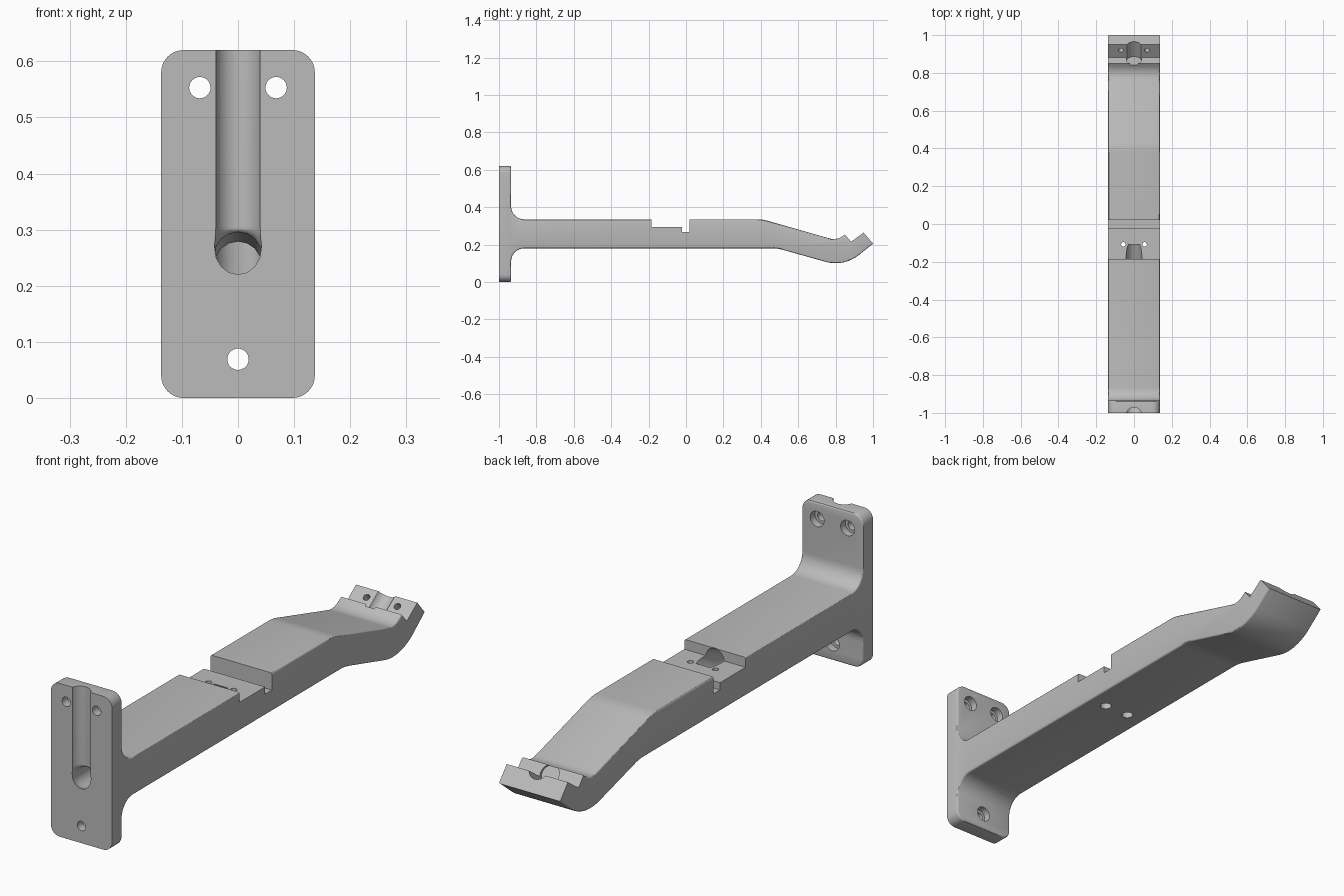
import bpy, bmesh, math
from mathutils import Vector

if "Cube" in bpy.data.objects:
    bpy.data.objects.remove(bpy.data.objects["Cube"], do_unlink=True)

HALF = 0.137      # half width of the bracket
FRONT, BACK = -1.0, -0.935   # wall plate faces

grey = bpy.data.materials.new("plain grey")
grey.use_nodes = True
grey.diffuse_color = (0.5, 0.5, 0.5, 1)
grey.node_tree.nodes["Principled BSDF"].inputs["Base Color"].default_value = (0.5, 0.5, 0.5, 1)


def rounded(points, steps=10):
    """Turn (y, z, radius) corners into a filleted outline."""
    out = []
    for i, (y, z, r) in enumerate(points):
        p = Vector((y, z))
        if r == 0:
            out.append(p)
            continue
        a = (Vector(points[i - 1][:2]) - p).normalized()
        b = (Vector(points[(i + 1) % len(points)][:2]) - p).normalized()
        half = a.angle(b) / 2
        centre = p + (a + b).normalized() * r / math.sin(half)
        start = p + a * r / math.tan(half) - centre
        end = p + b * r / math.tan(half) - centre
        turn = math.pi - 2 * half
        for k in range(steps + 1):
            t = k / steps
            out.append(centre + (start * math.sin((1 - t) * turn)
                                 + end * math.sin(t * turn)) / math.sin(turn))
    return out


def prism(name, outline, half):
    """Extrude a side outline across x."""
    bm = bmesh.new()
    face = bm.faces.new([bm.verts.new((-half, p[0], p[1])) for p in outline])
    ext = bmesh.ops.extrude_face_region(bm, geom=[face])
    verts = [v for v in ext["geom"] if isinstance(v, bmesh.types.BMVert)]
    bmesh.ops.translate(bm, verts=verts, vec=(2 * half, 0, 0))
    bmesh.ops.recalc_face_normals(bm, faces=bm.faces)
    return finish(name, bm)


def finish(name, bm):
    mesh = bpy.data.meshes.new(name)
    bm.to_mesh(mesh)
    bm.free()
    obj = bpy.data.objects.new(name, mesh)
    bpy.context.collection.objects.link(obj)
    return obj


def rod(name, start, end, radius):
    """Cylinder between two points."""
    start, end = Vector(start), Vector(end)
    bm = bmesh.new()
    bmesh.ops.create_cone(bm, cap_ends=True, segments=32, radius1=radius,
                          radius2=radius, depth=(end - start).length)
    obj = finish(name, bm)
    obj.rotation_euler = (end - start).to_track_quat("Z", "Y").to_euler()
    obj.location = (start + end) / 2
    return obj


def select(obj):
    bpy.ops.object.select_all(action="DESELECT")
    obj.select_set(True)
    bpy.context.view_layer.objects.active = obj


# Side outline: wall plate, arm, dropped end with a V notch
outline = rounded([
    (FRONT, 0, 0), (BACK, 0, 0), (BACK, 0.18, 0.07), (0.49, 0.18, 0.22),
    (0.845, 0.08, 0.2), (1.0, 0.205, 0), (0.95, 0.264, 0), (0.882, 0.215, 0),
    (0.85, 0.254, 0), (0.805, 0.222, 0.08), (0.41, 0.335, 0.2),
    (BACK, 0.335, 0.07), (BACK, 0.62, 0), (FRONT, 0.62, 0)])
bracket = prism("bracket", outline, HALF)

# Round the plate corners, then soften the long outer edges
bm = bmesh.new()
bm.from_mesh(bracket.data)


def middle(e):
    return (e.verts[0].co + e.verts[1].co) / 2


corners = [e for e in bm.edges
           if middle(e).y < -0.95 and abs(middle(e).x) > HALF - 0.001
           and abs(e.verts[0].co.y - e.verts[1].co.y) > 0.05]
bmesh.ops.bevel(bm, geom=corners, offset=0.04, segments=8, profile=0.5,
                affect="EDGES")
soft = []
for e in bm.edges:
    m = middle(e)
    at_tip = m.y > 0.845 and (m.z > 0.18 or abs(m.x) < 0.01)
    if min(v.co.y for v in e.verts) > -0.99 and not at_tip \
            and e.calc_face_angle(0) > 0.6:
        soft.append(e)
bmesh.ops.bevel(bm, geom=soft, offset=0.007, segments=3, profile=0.5,
                affect="EDGES")
bm.to_mesh(bracket.data)
bm.free()

cutters = []

# Stepped slot across the top of the arm
cutters.append(prism("slot_cutter", [
    (-0.185, 0.295), (-0.022, 0.295), (-0.022, 0.266), (0.02, 0.266),
    (0.02, 0.4), (-0.185, 0.4)], 0.3))

# Countersunk screw holes in the wall plate
for x, z in ((-0.068, 0.553), (0.068, 0.553), (0, 0.069)):
    cutters.append(rod("plate_hole", (x, -1.1, z), (x, -0.9, z), 0.019))
    cutters.append(rod("plate_counterbore", (x, -0.965, z), (x, -0.9, z), 0.031))

# Screw holes through the slot floor and in the notched end
along = Vector((0, 0.068, 0.049)).normalized()
normal = Vector((0, -along.z, along.y))
for side in (-1, 1):
    x = side * 0.056
    cutters.append(rod("slot_hole", (x, -0.108, 0.1), (x, -0.108, 0.4), 0.012))
    cutters.append(rod("slot_counterbore", (x, -0.108, 0.1), (x, -0.108, 0.22), 0.022))
    spot = Vector((side * 0.069, 0.92, 0.242))
    cutters.append(rod("end_hole", spot - normal * 0.06, spot + normal * 0.03, 0.013))

# Cable groove over the notched end
spot = Vector((0, 0.882, 0.215)) + normal * 0.016
cutters.append(rod("end_groove", spot - along * 0.012, spot + along * 0.2, 0.04))

# Cable channel: down the plate front, through the arm and up into the slot
path = rounded([(-1.012, 0.75, 0), (-1.012, 0.255, 0.05), (-0.3, 0.235, 0.25),
                (-0.12, 0.32, 0)], 8)
curve = bpy.data.curves.new("channel", "CURVE")
curve.dimensions = "3D"
curve.bevel_depth = 0.042
curve.bevel_resolution = 6
curve.use_fill_caps = True
spline = curve.splines.new("POLY")
spline.points.add(len(path) - 1)
for point, p in zip(spline.points, path):
    point.co = (0, p[0], p[1], 1)
channel = bpy.data.objects.new("channel", curve)
bpy.context.collection.objects.link(channel)
select(channel)
bpy.ops.object.convert(target="MESH")
channel = bpy.context.view_layer.objects.active
bm = bmesh.new()
bm.from_mesh(channel.data)
bmesh.ops.remove_doubles(bm, verts=bm.verts, dist=0.0001)
bmesh.ops.recalc_face_normals(bm, faces=bm.faces)
bm.to_mesh(channel.data)
bm.free()
cutters.append(channel)

# Cut everything away and drop the cutters
select(bracket)
for cutter in cutters:
    cutter.hide_render = True
    mod = bracket.modifiers.new("cut", "BOOLEAN")
    mod.operation = "DIFFERENCE"
    mod.solver = "EXACT"
    mod.object = cutter
    bpy.ops.object.modifier_apply(modifier=mod.name)
for cutter in cutters:
    bpy.data.objects.remove(cutter, do_unlink=True)

bracket.data.materials.clear()
bracket.data.materials.append(grey)
select(bracket)
bpy.ops.object.shade_smooth_by_angle(angle=math.radians(30))
